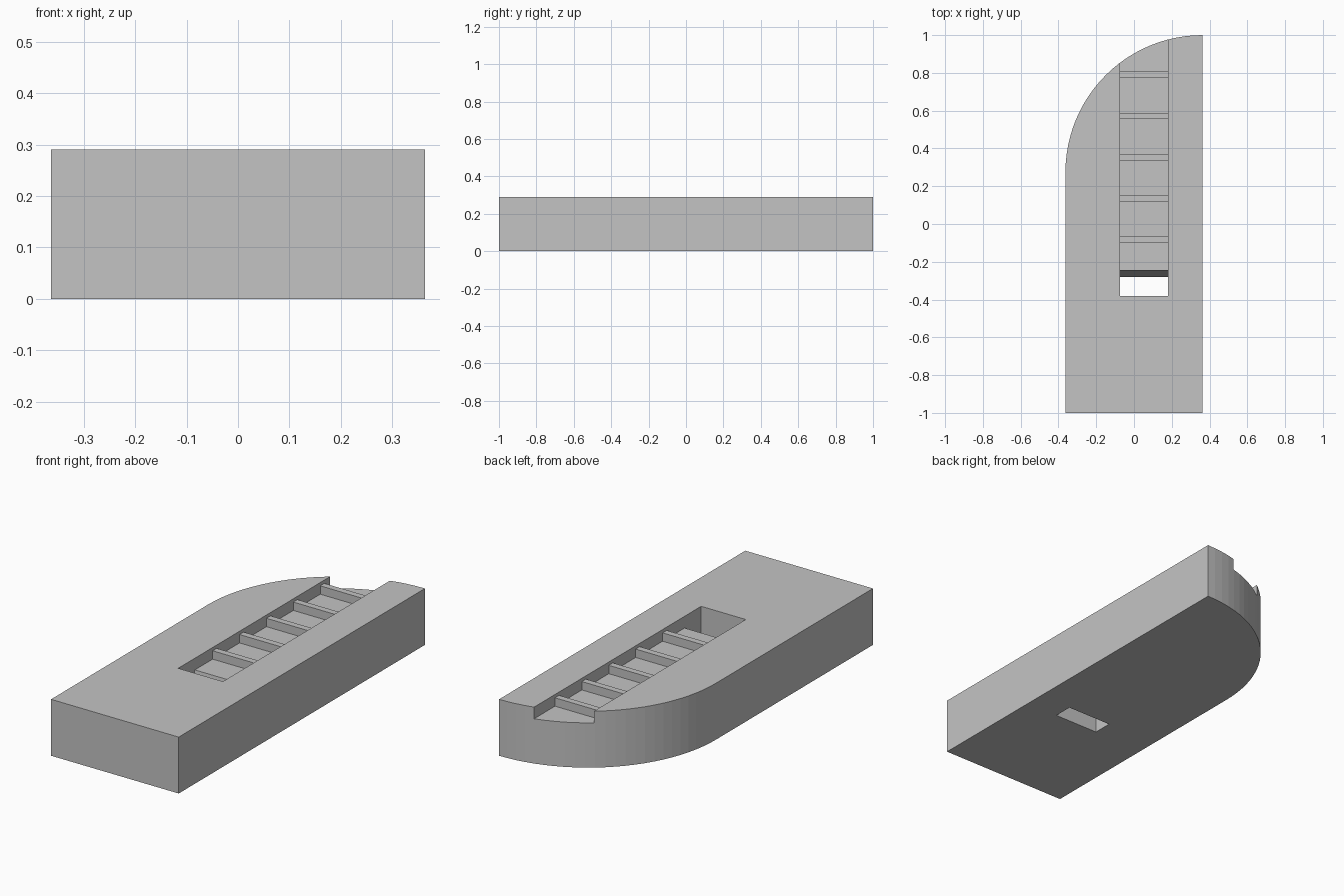
import bpy, bmesh, math
from mathutils import Vector

old = bpy.data.objects.get("Cube")
if old:
    bpy.data.objects.remove(old, do_unlink=True)

HALF_W, HEIGHT, FLOOR = 0.363, 0.29, 0.23
SLOT_L, SLOT_R = -0.074, 0.18

grey = bpy.data.materials.new("plain grey")
grey.use_nodes = True
colour = (0.55, 0.55, 0.55, 1)
grey.diffuse_color = colour
grey.node_tree.nodes["Principled BSDF"].inputs["Base Color"].default_value = colour


def prism(name, points, direction):
    """Extrude a flat outline along a direction into a closed solid."""
    bm = bmesh.new()
    face = bm.faces.new([bm.verts.new(p) for p in points])
    grown = bmesh.ops.extrude_face_region(bm, geom=[face], use_keep_orig=True)
    moved = [v for v in grown["geom"] if isinstance(v, bmesh.types.BMVert)]
    bmesh.ops.translate(bm, verts=moved, vec=Vector(direction))
    bmesh.ops.recalc_face_normals(bm, faces=bm.faces)
    mesh = bpy.data.meshes.new(name)
    bm.to_mesh(mesh)
    bm.free()
    mesh.materials.append(grey)
    obj = bpy.data.objects.new(name, mesh)
    bpy.context.collection.objects.link(obj)
    return obj


# Block with one rounded rear corner
radius, steps = 2 * HALF_W, 24
outline = [(-HALF_W, -1, 0), (HALF_W, -1, 0)]
for i in range(steps + 1):
    a = math.pi / 2 * (1 + i / steps)
    outline.append((HALF_W + radius * math.cos(a), 1 - radius + radius * math.sin(a), 0))
block = prism("block", outline, (0, 0, HEIGHT))

# Channel open at the rear, with a through hole at its front end
side = [(-0.38, -0.1), (-0.295, -0.1), (-0.245, FLOOR), (1.1, FLOOR), (1.1, 0.4), (-0.38, 0.4)]
cutter = prism("channel_cutter", [(SLOT_L, y, z) for y, z in side], (SLOT_R - SLOT_L, 0, 0))
cutter.hide_render = True
cut = block.modifiers.new("channel", "BOOLEAN")
cut.operation = "DIFFERENCE"
cut.solver = "EXACT"
cut.object = cutter
bpy.context.view_layer.objects.active = block
block.select_set(True)
bpy.ops.object.modifier_apply(modifier=cut.name)
bpy.data.objects.remove(cutter, do_unlink=True)

# Cross bars along the channel floor
for i in range(5):
    y = -0.10 + 0.2185 * i
    bar = [(SLOT_L, y, FLOOR), (SLOT_L, y + 0.033, FLOOR),
           (SLOT_L, y + 0.033, 0.273), (SLOT_L, y, 0.273)]
    prism(f"cross_bar_{i + 1}", bar, (SLOT_R - SLOT_L, 0, 0))
